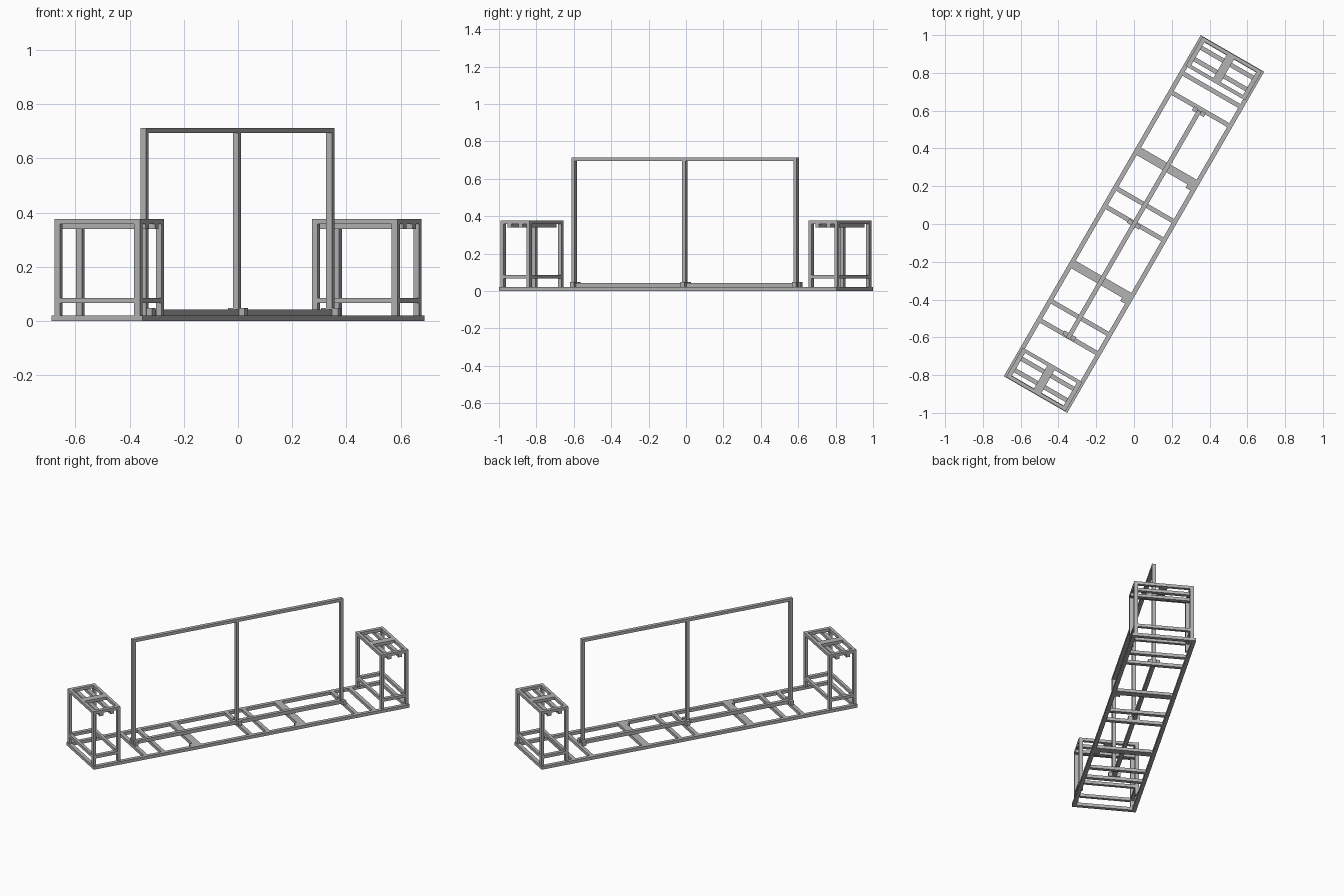
import bpy, bmesh
from math import radians
from mathutils import Matrix, Vector

cube = bpy.data.objects.get("Cube")
if cube:
    bpy.data.objects.remove(cube, do_unlink=True)

# One painted steel grey
steel = bpy.data.materials.new("steel_grey")
steel.use_nodes = True
grey = (0.45, 0.45, 0.45, 1)
steel.diffuse_color = grey
steel.node_tree.nodes["Principled BSDF"].inputs["Base Color"].default_value = grey

TURN = Matrix.Rotation(radians(60), 4, 'Z')   # frame stands diagonally
L, W = 1.0425, 0.194                          # half length and half width
T, D = 0.019, 0.024                           # tube thickness and depth


def bar(name, u, v, z):
    """Box between (low, high) limits: u along the frame, v across, z up."""
    bm = bmesh.new()
    bmesh.ops.create_cube(bm, size=1)
    size = Vector([b - a for a, b in (u, v, z)])
    mid = Vector([(a + b) / 2 for a, b in (u, v, z)])
    bmesh.ops.scale(bm, vec=size, verts=bm.verts)
    mesh = bpy.data.meshes.new(name)
    bm.to_mesh(mesh)
    bm.free()
    mesh.materials.append(steel)
    ob = bpy.data.objects.new(name, mesh)
    ob.matrix_world = TURN @ Matrix.Translation(mid)
    bpy.context.collection.objects.link(ob)


def around(c, width):
    return (c - width / 2, c + width / 2)


# Base ladder frame
base_z = (0, 0.02)
inner = W - D
for s in (-1, 1):
    bar("base_rail", (-L, L), around(s * (W - D / 2), D), base_z)
    bar("base_end", around(s * (L - D / 2), D), (-inner, inner), base_z)
    bar("wide_crossbar", around(s * 0.346, 0.046), (-inner, inner), base_z)
    bar("crossbar_tab", around(s * 0.346 - 0.033, 0.02), (-inner, -inner + 0.03), base_z)
for u in (-0.69, -0.573, 0.005, 0.117, 0.703, 0.82):
    bar("crossbar", around(u, D), (-inner, inner), base_z)

# Tall screen frame along the middle
top = 0.713
bar("screen_sill", (-0.70, 0.69), around(0, D), (0.02, 0.043))
bar("screen_top", (-0.70, 0.69), around(0, D), (top - T, top))
for u in (-0.69, -0.007, 0.681):
    bar("screen_post", around(u, T), around(0, D), (0.02, top - T))
    for s in (-1, 1):
        bar("post_bracket", around(u + 0.006, D), around(s * 0.024, 0.024), (0.02, 0.047))

# Box stands at both ends
lo, hi, side = 0.861, 1.04, 0.182
cage_top = 0.377
for e in (-1, 1):
    def along(a, b):
        return tuple(sorted((e * a, e * b)))

    for s in (-1, 1):
        v = around(s * (side - D / 2), D)
        for a in (lo, hi - T):
            bar("stand_post", along(a, a + T), v, (0.02, cage_top - T))
        bar("stand_top_side", along(lo, hi), v, (cage_top - T, cage_top))
        bar("stand_low_side", along(lo + T, hi - T), v, (0.066, 0.085))
    across = (-side + D, side - D)
    for a in (lo, hi - T):
        bar("stand_top_end", along(a, a + T), across, (cage_top - T, cage_top))
        bar("stand_low_end", along(a, a + T), across, (0.066, 0.085))
    # Hanging support bars and the flat strap over them
    mid = (lo + hi) / 2
    for d in (-0.035, 0.035):
        bar("support_bar", around(e * (mid + d), D), (-side, side),
            (cage_top - 2 * T, cage_top - T))
    bar("flat_strap", along(lo + T, hi - T), around(0, 0.046), (cage_top - T, cage_top))
